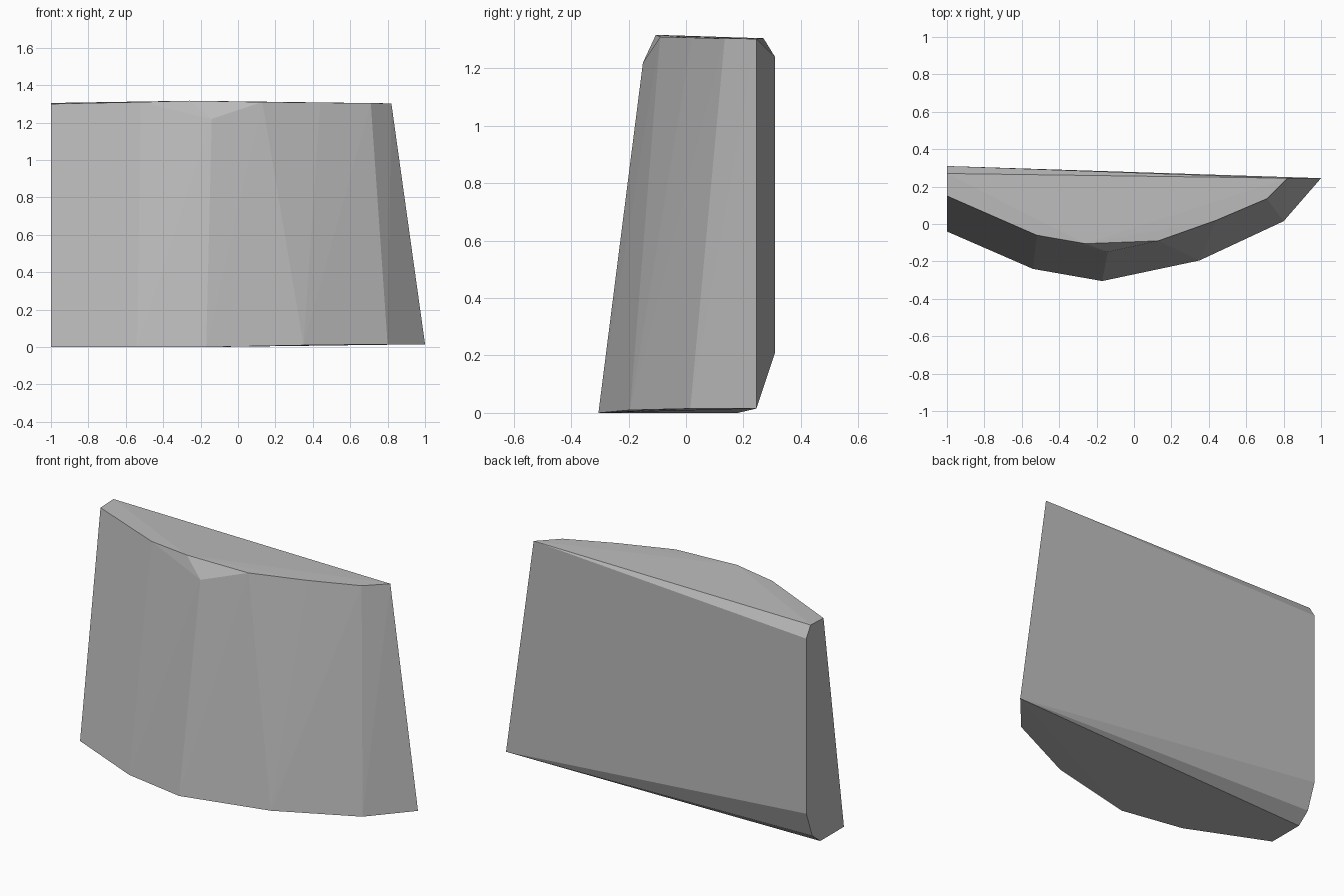
import bpy
import bmesh
import math

cube = bpy.data.objects.get("Cube")
if cube:
    bpy.data.objects.remove(cube, do_unlink=True)

# Plain grey stone
stone = bpy.data.materials.new("grey_stone")
stone.use_nodes = True
grey = (0.5, 0.5, 0.5, 1)
stone.diffuse_color = grey
stone.node_tree.nodes["Principled BSDF"].inputs["Base Color"].default_value = grey

# Corners of the faceted block
top_rim = [(-1, 0.15, 1.3), (-0.52, -0.06, 1.31), (-0.26, -0.105, 1.317),
           (0.13, -0.09, 1.31), (0.44, 0.02, 1.307), (0.71, 0.135, 1.304),
           (0.82, 0.245, 1.303), (-1, 0.27, 1.305)]
front_chip = [(-0.14, -0.15, 1.22)]
back_edge = [(-1, 0.31, 1.24), (-1, 0.31, 0.21), (-1, 0.255, 0.06)]
bottom_rim = [(-1, 0.18, 0), (-1, -0.04, 0), (-0.54, -0.24, 0),
              (-0.17, -0.305, 0), (0.35, -0.195, 0.01),
              (0.8, 0.015, 0.015), (1, 0.245, 0.015)]

# Wrap the corners in a convex shell
bm = bmesh.new()
for corner in top_rim + front_chip + back_edge + bottom_rim:
    bm.verts.new(corner)
bmesh.ops.convex_hull(bm, input=bm.verts[:])
bmesh.ops.dissolve_limit(bm, angle_limit=math.radians(0.5),
                         verts=bm.verts[:], edges=bm.edges[:])
bmesh.ops.recalc_face_normals(bm, faces=bm.faces[:])

mesh = bpy.data.meshes.new("stone_block")
bm.to_mesh(mesh)
bm.free()
mesh.materials.append(stone)
block = bpy.data.objects.new("stone_block", mesh)
bpy.context.collection.objects.link(block)
